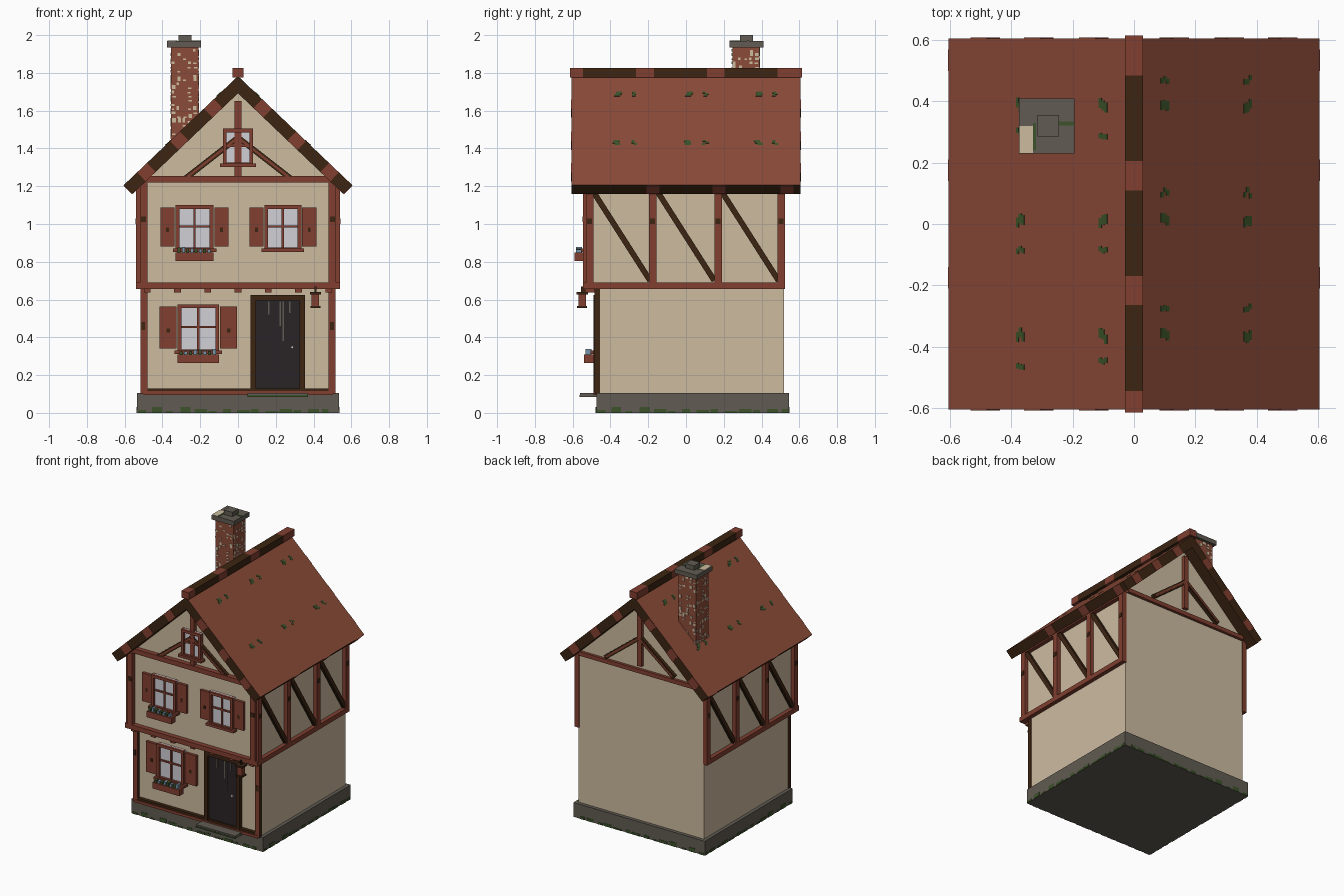
import bpy, bmesh, random
from mathutils import Vector, Matrix

old = bpy.data.objects.get("Cube")
if old:
    bpy.data.objects.remove(old)
random.seed(4)


def material(name, r, g, b):
    m = bpy.data.materials.new(name)
    m.use_nodes = True
    m.diffuse_color = (r, g, b, 1)
    m.node_tree.nodes["Principled BSDF"].inputs["Base Color"].default_value = (r, g, b, 1)
    return m


plaster = material("cream plaster", .61, .5, .35)
tile = material("roof tile red", .26, .07, .04)
wood = material("red timber", .22, .05, .03)
dark = material("dark timber", .045, .018, .006)
stone = material("grey stone", .12, .105, .085)
glass = material("pale glass", .63, .63, .67)
door_paint = material("door black", .023, .017, .019)
moss = material("moss green", .045, .085, .023)
petals = material("blue petals", .19, .3, .4)


def finish(name, bm, *mats):
    mesh = bpy.data.meshes.new(name)
    bm.to_mesh(mesh)
    bm.free()
    for m in mats:
        mesh.materials.append(m)
    obj = bpy.data.objects.new(name, mesh)
    bpy.context.collection.objects.link(obj)
    return obj


def boxes(name, mat, *spans):
    """Axis aligned boxes, each given as x, x, y, y, z, z."""
    bm = bmesh.new()
    for s in spans:
        lo, hi = Vector(s[::2]), Vector(s[1::2])
        size = hi - lo
        bmesh.ops.create_cube(bm, size=1, matrix=Matrix.Translation((lo + hi) / 2)
                              @ Matrix.Diagonal((*size, 1)))
    return finish(name, bm, mat)


def bars(name, mat, normal, width, depth, *ends):
    """Slanted bars from point to point, lying flat against a normal."""
    bm = bmesh.new()
    n = Vector(normal).normalized()
    for p, q in ends:
        p, q = Vector(p), Vector(q)
        d = (q - p).normalized()
        rot = Matrix((d, n.cross(d), n)).transposed().to_4x4()
        bmesh.ops.create_cube(bm, size=1, matrix=Matrix.Translation((p + q) / 2) @ rot
                              @ Matrix.Diagonal(((q - p).length, width, depth, 1)))
    return finish(name, bm, mat)


def prism(name, profile, front, back, *mats):
    bm = bmesh.new()
    face = bm.faces.new([bm.verts.new((x, front, z)) for x, z in profile])
    new = bmesh.ops.extrude_face_region(bm, geom=[face])["geom"]
    bmesh.ops.translate(bm, verts=[v for v in new if isinstance(v, bmesh.types.BMVert)],
                        vec=(0, back - front, 0))
    bmesh.ops.recalc_face_normals(bm, faces=bm.faces)
    return finish(name, bm, *mats)


# Base, walls and gables
boxes("stone_plinth", stone, (-.535, .535, -.475, .545, 0, .105))
boxes("door_step", stone, (.05, .37, -.56, -.47, .085, .105))
boxes("step_moss", moss, (.05, .37, -.563, -.56, .085, .095))
boxes("lower_wall", plaster, (-.51, .51, -.46, .52, .1, .67))
prism("upper_wall", [(-.51, .66), (.51, .66), (.51, 1.22), (0, 1.71), (-.51, 1.22)],
      -.51, .52, plaster)

# Moss creeping up the plinth
patches = []
for i in range(14):
    a = -.53 + i * .075
    h = random.choice((.01, .015, .02, .03))
    w = random.uniform(.03, .075)
    patches += [(a, a + w, -.478, -.475, 0, h), (a, a + w, .545, .548, 0, h)]
    patches += [(s * .535 - .003, s * .535 + .003, a + .06, a + .06 + w, 0, h) for s in (1, -1)]
boxes("plinth_moss", moss, *patches)

# Roof: tiles on top, timber on the edges and underside
roof = prism("roof", [(-.605, 1.206), (0, 1.783), (.605, 1.206),
                      (.557, 1.16), (0, 1.692), (-.557, 1.16)], -.605, .605, tile, dark)
for f in roof.data.polygons:
    f.material_index = 0 if f.normal.z > .3 else 1
eave, peak = Vector((.581, 0, 1.183)), Vector((0, 0, 1.737))
for side, label in ((1, "left"), (-1, "right")):
    flip = Vector((side, 1, 1))
    verge = []
    for y in (-.605, .605):
        for t in (.12, .42, .73):
            ends = [eave.lerp(peak, k) * flip + Vector((0, y, 0)) for k in (t, t + .09)]
            verge.append(ends)
    bars(label + "_verge_bands", wood, (0, 1, 0), .064, .008, *verge)
    bars(label + "_eave_bands", wood, (side * .69, 0, -.72), .064, .008,
         *[((side * .581, y, 1.183), (side * .581, y + .07, 1.183)) for y in (-.21, .14, .5)])
    # Moss tufts on the slope
    tufts = []
    for x in (.1, .37):
        for k in range(3):
            base = .385 - k * .375
            for y, w in ((base, .016), (base + side * .09, .009)):
                for j in (-1, 0, 1):
                    cx = x + j * .009
                    cy = y + random.uniform(-.012, .012)
                    z = 1.783 - cx * .954
                    tufts.append(((side * cx, cy - w, z), (side * cx, cy + w, z)))
    bars(label + "_roof_moss", moss, (side * .69, 0, .72), .012, .006, *tufts)

# Ridge beam in alternating lengths
boxes("ridge_dark", dark, *[(-.03, .03, y, y + .28, 1.775, 1.825) for y in (-.545, -.17, .205)])
boxes("ridge_red", wood, (-.03, .03, -.615, -.545, 1.775, 1.825),
      *[(-.03, .03, y, y + .095, 1.775, 1.825) for y in (-.265, .11, .485)],
      (-.03, .03, .58, .615, 1.775, 1.825))

# Lower front timbers
for side, label in ((1, "left"), (-1, "right")):
    a, b = sorted((side * .48, side * .515))
    post = boxes(label + "_lower_post", wood, (a, b, -.485, -.455, .1, .655))
    post.data.materials.append(dark)
    for f in post.data.polygons:
        f.material_index = int(abs(f.normal.x) > .5)
    # Dark knots on the corner posts
    c = side * .5
    boxes(label + "_post_knots", dark, (c - .012, c + .008, -.488, -.485, .44, .48),
          (c - .014, c + .014, -.548, -.545, 1.01, 1.04))
boxes("front_sill_red", wood, (-.5, .5, -.49, -.46, .095, .115))
boxes("front_sill_dark", dark, (-.5, .5, -.485, -.46, .115, .13))

# Upper front timbers and joist ends
boxes("upper_front_frame", wood, (-.54, .54, -.545, -.505, .655, .69),
      (-.49, .49, -.545, -.505, 1.22, 1.255),
      (-.52, -.48, -.545, -.505, .69, 1.22), (.48, .52, -.545, -.505, .69, 1.22))
boxes("joist_ends", wood, *[(x * .16 - .018, x * .16 + .018, -.535, -.455, .638, .66)
                            for x in range(-3, 4)])

# Gable timbers, front and back
for y, label in ((-.52, "front"), (.53, "back")):
    boxes(label + "_king_post", wood, (-.018, .018, y - .015, y + .015, 1.25, 1.65))
    bars(label + "_gable_struts", dark, (0, 1, 0), .03, .03,
         *[((s * .28, y, 1.24), (s * .01, y, 1.45)) for s in (1, -1)])
    bars(label + "_strut_faces", wood, (0, 1, 0), .012, .036,
         *[((s * .27, y, 1.248), (s * .01, y, 1.45)) for s in (1, -1)])
boxes("back_gable_beam", wood, (-.5, .5, .515, .54, 1.195, 1.225))

# Side timber framing
for side, label in ((1, "left"), (-1, "right")):
    a, b = sorted((side * .505, side * .54))
    boxes(label + "_side_frame", wood, (a, b, -.54, .525, .655, .69), (a, b, -.53, .525, 1.165, 1.2),
          *[(a, b, y - .02, y + .02, .69, 1.165) for y in (-.51, -.175, .17, .505)])
    bars(label + "_side_braces", dark, (1, 0, 0), .03, .03,
         *[((side * .517, side * (c - .15), 1.17), (side * .517, side * (c + .15), .7))
           for c in (-.34, 0, .34)])
    boxes(label + "_side_knots", dark,
          *[(side * .54 - .003, side * .54 + .003, y - .015, y + .012, 1.0, 1.03)
            for y in (-.51, -.175, .17, .505)])


def window(name, x0, x1, z0, z1, wall, shutter=0, flowers=False):
    """Framed window with optional shutters and flower box."""
    w, mid, cross = .02, (x0 + x1) / 2, z0 + (z1 - z0) * .52
    out = wall - .03
    boxes(name + "_panes", glass, (x0, x1, wall - .012, wall, z0, z1))
    boxes(name + "_frame", wood, (x0, x0 + w, out, wall, z0, z1), (x1 - w, x1, out, wall, z0, z1),
          (x0, x1, out, wall, z1 - w, z1), (x0, x1, out, wall, z0, z0 + w / 2),
          (x0 - .015, x1 + .015, out - .015, wall, z0 - .012, z0 + .006))
    boxes(name + "_glazing_bars", wood, (mid - .006, mid + .006, out + .01, wall, z0, z1),
          (x0, x1, out + .01, wall, cross - .006, cross + .006))
    if shutter:
        zm = (z0 + z1) / 2 - .01
        left, right = x0 - .005 - shutter, x1 + .005
        boxes(name + "_shutters", wood, *[(a, a + shutter, wall - .02, wall, z0 + .015, z1 - .012)
                                          for a in (left, right)])
        boxes(name + "_shutter_knots", dark,
              *[(a + shutter * .4, a + shutter * .6, wall - .023, wall - .02, zm - .015, zm + .008)
                for a in (left, right)])
    if flowers:
        boxes(name + "_flower_box", wood, (x0, x1, wall - .08, wall - .03, z0 - .06, z0 - .015))
        n = 8
        step = (x1 - x0 - .02) / n
        for kind, mat, skip in (("leaves", moss, 0), ("blooms", petals, 1)):
            boxes(name + "_" + kind, mat,
                  *[(x0 + .01 + i * step, x0 + .01 + (i + .7) * step, wall - .072, wall - .04,
                     z0 - .02, z0 + random.uniform(.0, .014)) for i in range(skip, n, 2)])


window("upper_right_window", -.33, -.13, .865, 1.1, -.51, .075, True)
window("upper_left_window", .14, .335, .865, 1.1, -.51, .075)
window("lower_window", -.32, -.1, .325, .575, -.46, .09, True)
window("attic_window", -.08, .08, 1.315, 1.505, -.52)

# Door
boxes("door_slab", door_paint, (.095, .33, -.475, -.455, .11, .6))
boxes("door_frame", dark, (.065, .095, -.49, -.455, .105, .625),
      (.325, .355, -.49, -.455, .105, .625), (.065, .355, -.49, -.455, .595, .625))
boxes("door_streaks", stone, *[(x, x + .008, -.478, -.475, z, .59)
                               for x, z in ((.16, .52), (.22, .46), (.235, .38), (.27, .53))])
boxes("door_knob", glass, (.28, .295, -.485, -.475, .34, .355))

# Hanging lantern
boxes("lantern_body", wood, (.39, .43, -.57, -.53, .565, .63))
boxes("lantern_caps", dark, (.38, .44, -.58, -.52, .628, .64), (.384, .436, -.576, -.524, .556, .567))
boxes("lantern_hook", dark, (.405, .415, -.555, -.53, .64, .67))

# Chimney with patches of exposed render
boxes("chimney_stack", tile, (-.355, -.21, .245, .39, 1.3, 1.94))
boxes("chimney_cap", stone, (-.375, -.195, .23, .41, 1.935, 1.968))
boxes("chimney_pot", stone, (-.315, -.245, .285, .355, 1.965, 2))
boxes("cap_patch", plaster, (-.374, -.33, .231, .32, 1.966, 1.971))
boxes("cap_moss", moss, (-.33, -.32, .24, .33, 1.966, 1.971), (-.25, -.196, .322, .334, 1.966, 1.971))
render_patches = []
for row in range(22):
    z = 1.45 + row * .022
    for k in range(5):
        a = k * .029 + random.uniform(0, .008)
        w, h = random.uniform(.012, .02), random.choice((.008, .014, .022))
        x, y = -.355 + a, .245 + a
        faces = [(x, x + w, .242, .245, z, z + h), (x, x + w, .39, .393, z, z + h),
                 (-.358, -.355, y, y + w, z, z + h), (-.21, -.207, y, y + w, z, z + h)]
        render_patches += [f for f in faces if random.random() < .45]
boxes("chimney_render_patches", plaster, *render_patches)
